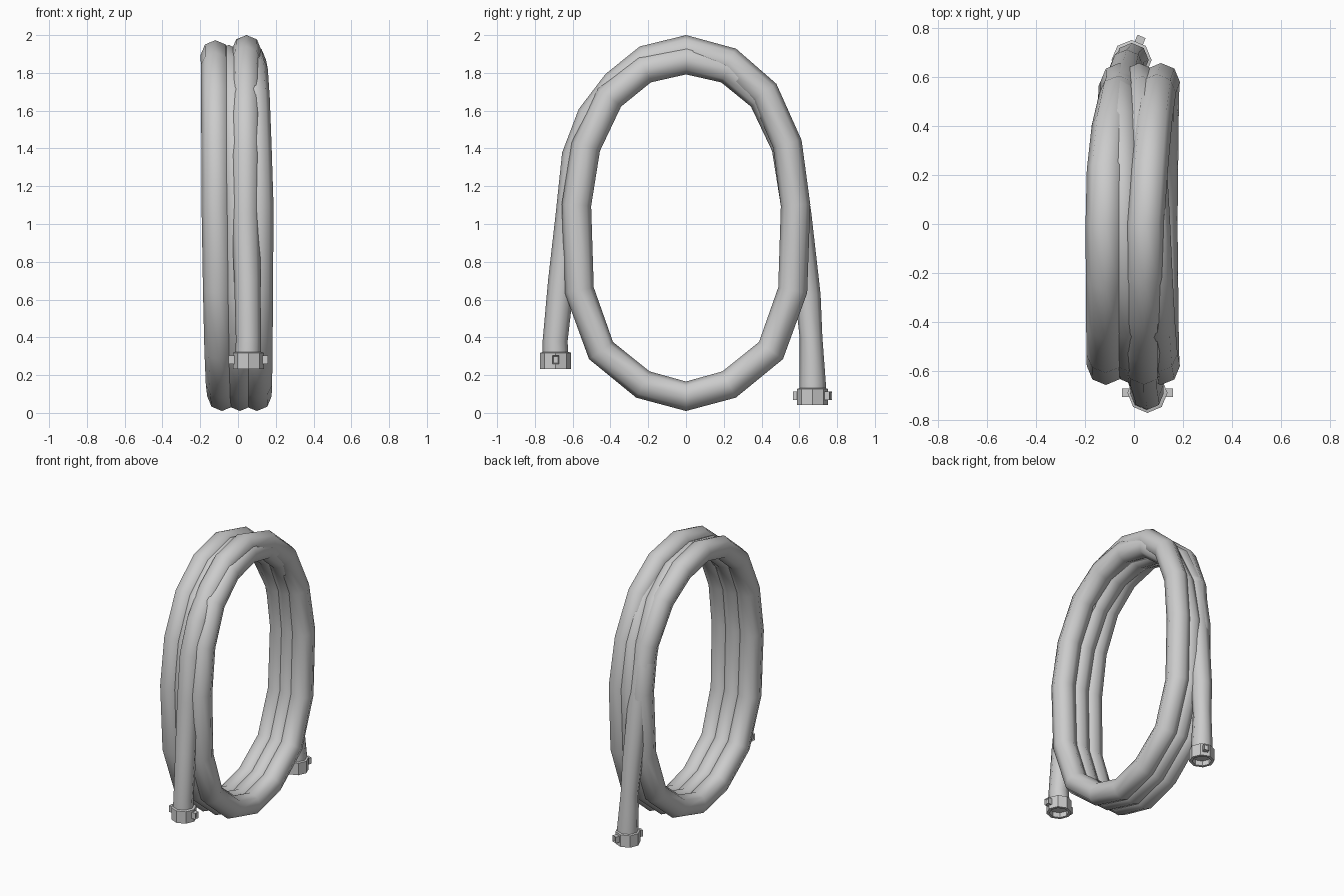
import bpy, bmesh, math
from mathutils import Vector, Matrix

if "Cube" in bpy.data.objects:
    bpy.data.objects.remove(bpy.data.objects["Cube"])

SIDES = 8


def finish(name, bm, angle):
    bmesh.ops.recalc_face_normals(bm, faces=bm.faces[:])
    me = bpy.data.meshes.new(name)
    bm.to_mesh(me)
    bm.free()
    ob = bpy.data.objects.new(name, me)
    bpy.context.collection.objects.link(ob)
    bpy.ops.object.select_all(action='DESELECT')
    ob.select_set(True)
    bpy.context.view_layer.objects.active = ob
    bpy.ops.object.shade_smooth_by_angle(angle=math.radians(angle))
    return ob


def bridge(bm, a, b):
    n = len(a)
    for i in range(n):
        bm.faces.new((a[i], a[(i + 1) % n], b[(i + 1) % n], b[i]))


# Side profile of half a coil turn, bottom to top: (distance from middle, z)
HALF = [(0, .088), (.228, .15), (.45, .33), (.565, .65), (.58, 1.1),
        (.53, 1.41), (.405, 1.67), (.22, 1.82), (0, 1.87)]


def half_turn(side, x_bottom, x_side, x_top, lift=0):
    pts = []
    for i, (y, z) in enumerate(HALF):
        t = i / 8
        x = (x_bottom + (x_side - x_bottom) * t * 2 if t < .5
             else x_side + (x_top - x_side) * (t * 2 - 1))
        f = lift * max(0, t - .5) * 2
        pts.append((x, side * (y + f * .5 * y / .5), z + f, .078))
    return pts


# Centre line: front free end, three turns, back free end (x, y, z, radius)
path = [(.05, -.69, .27, .07), (.055, -.693, .38, .066), (.05, -.66, .7, .07),
        (.04, -.615, 1.05, .075), (.04, -.58, 1.36, .078),
        (.04, -.5, 1.57, .078), (.04, -.37, 1.74, .078),
        (.043, -.21, 1.87, .078)]
path += half_turn(1, .10, .11, .045, .052)[::-1]
path += half_turn(-1, .10, .11, .07)[1:]
path += half_turn(1, .01, .02, .07)[::-1][1:]
path += half_turn(-1, .01, .0, -.05)[1:]
path += half_turn(1, -.085, -.06, -.05)[::-1][1:]
path += half_turn(-1, -.085, -.115, -.12, .025)[1:]
path += [(-.115, .22, 1.84, .078), (-.095, .40, 1.69, .078),
         (-.065, .53, 1.42, .078), (-.045, .59, 1.05, .074),
         (-.03, .645, .62, .068), (-.02, .662, .4, .06),
         (-.01, .67, .16, .07), (-.01, .67, .09, .07)]

# Hose: eight-sided tube swept along the centre line
bm = bmesh.new()
rings = []
P = [Vector(p[:3]) for p in path]
for i, p in enumerate(P):
    a = (p - P[max(i - 1, 0)])
    b = (P[min(i + 1, len(P) - 1)] - p)
    t = (a.normalized() + b.normalized()).normalized()
    u = t.cross(Vector((1, 0, 0))).normalized()
    v = u.cross(t)
    r = path[i][3]
    rings.append([bm.verts.new(p + r * (u * math.cos(k * math.tau / SIDES) +
                                        v * math.sin(k * math.tau / SIDES)))
                  for k in range(SIDES)])
for a, b in zip(rings, rings[1:]):
    bridge(bm, a, b)
bm.faces.new(rings[0])
bm.faces.new(rings[-1])
finish("hose", bm, 60)


def coupling(name, x, y, z, lug_angle):
    # Collar with an open socket underneath: (radius, height)
    bm = bmesh.new()
    prof = [(.062, .035), (.062, 0), (.082, 0), (.082, .085), (.068, .09)]
    loops = [[bm.verts.new((x + r * math.sin(k * math.tau / SIDES),
                            y + r * math.cos(k * math.tau / SIDES), z + h))
              for k in range(SIDES)] for r, h in prof]
    for a, b in zip(loops, loops[1:]):
        bridge(bm, a, b)
    bm.faces.new(loops[0])
    bm.faces.new(loops[-1])
    finish(name + "_collar", bm, 30)
    # Two opposite grip lugs with a recessed outer face
    bm = bmesh.new()
    for s in (0, math.pi):
        m = (Matrix.Translation((x, y, z + .048)) @
             Matrix.Rotation(lug_angle + s, 4, 'Z') @
             Matrix.Translation((.088, 0, 0)) @
             Matrix.Diagonal((.034, .036, .044, 1)))
        new = bmesh.ops.create_cube(bm, size=1, matrix=m)['verts']
        d = Vector((math.cos(lug_angle + s), math.sin(lug_angle + s), 0))
        bm.normal_update()
        outer = max({f for w in new for f in w.link_faces},
                    key=lambda f: f.normal.dot(d))
        bmesh.ops.inset_region(bm, faces=[outer], thickness=.008, depth=-.008)
    finish(name + "_lugs", bm, 30)


coupling("front_coupling", .055, -.69, .233, 0)
coupling("back_coupling", -.01, .67, .042, math.radians(67))
